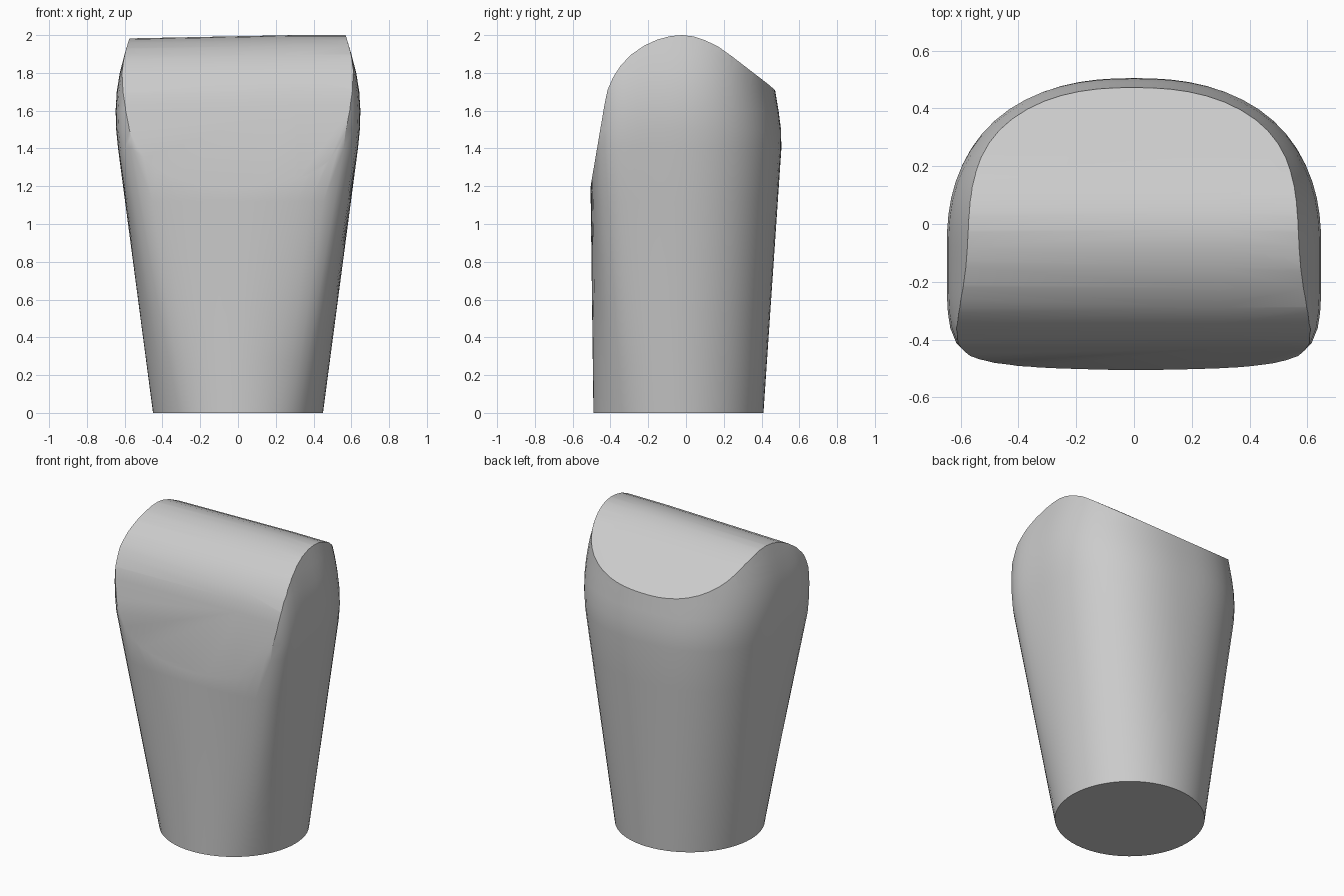
import bpy, bmesh, math

cube = bpy.data.objects.get("Cube")
if cube:
    bpy.data.objects.remove(cube)

gray = bpy.data.materials.new("plain_gray")
gray.use_nodes = True
gray.diffuse_color = (0.6, 0.6, 0.6, 1)
gray.node_tree.nodes["Principled BSDF"].inputs["Base Color"].default_value = gray.diffuse_color


def loft(name, rings):
    """Skin closed rings of equal length and cap both ends."""
    bm = bmesh.new()
    loops = [[bm.verts.new(p) for p in ring] for ring in rings]
    for a, b in zip(loops, loops[1:]):
        for i in range(len(a)):
            j = (i + 1) % len(a)
            bm.faces.new((a[i], a[j], b[j], b[i]))
    bm.faces.new(loops[0])
    bm.faces.new(loops[-1])
    bmesh.ops.recalc_face_normals(bm, faces=bm.faces)
    mesh = bpy.data.meshes.new(name)
    bm.to_mesh(mesh)
    bm.free()
    mesh.materials.append(gray)
    obj = bpy.data.objects.new(name, mesh)
    bpy.context.collection.objects.link(obj)
    return obj


def section(z, half_x, front, back, mid, n_front, n_back, count=64):
    """Horizontal outline: boxy towards the front, rounder at the back."""
    ring = []
    for i in range(count):
        t = 2 * math.pi * i / count
        c, s = math.cos(t), math.sin(t)
        n = n_front if s < 0 else n_back
        depth = mid - front if s < 0 else back - mid
        r = (abs(c) ** n + abs(s) ** n) ** (-1 / n)
        ring.append((half_x * r * c, mid + depth * r * s, z))
    return ring


# Tapered body: round foot, boxy shoulders
foot = section(0, 0.45, -0.49, 0.41, -0.04, 2, 2)
shoulder = section(1.4, 0.635, -0.508, 0.505, -0.08, 5.5, 2.4)
rings = []
for k in range(6):
    f = k / 5
    rings.append([tuple(p + (q - p) * f for p, q in zip(a, b)) for a, b in zip(foot, shoulder)])
for z, half_x, back in ((1.5, 0.645, 0.503), (1.6, 0.648, 0.49), (1.7, 0.642, 0.473),
                        (1.8, 0.626, 0.46), (1.9, 0.6, 0.45), (2.05, 0.555, 0.44)):
    rings.append(section(z, half_x, -0.508, back, -0.08, 5.5, 2.4))
body = loft("body", rings)

# Side profile that trims the front, the rounded crown and the sloped back
profile = [(-0.7, -0.2), (-0.7, 1.0), (-0.53, 1.05), (-0.505, 1.2), (-0.43, 1.64), (-0.415, 1.71),
           (-0.387, 1.775), (-0.345, 1.84), (-0.29, 1.897), (-0.22, 1.945), (-0.15, 1.977),
           (-0.08, 1.995), (-0.02, 2.0), (0.04, 1.993), (0.1, 1.973), (0.17, 1.94),
           (0.24, 1.89), (0.8, 1.46), (0.8, -0.2)]
trim = loft("profile_trim", [[(x, y, z + dz) for y, z in profile]
                             for x, dz in ((-0.8, -0.022), (0.3, 0), (0.8, 0))])
trim.hide_render = True

cut = body.modifiers.new("trim", "BOOLEAN")
cut.operation = "INTERSECT"
cut.solver = "EXACT"
cut.object = trim
bpy.context.view_layer.objects.active = body
body.select_set(True)
bpy.ops.object.modifier_apply(modifier="trim")
bpy.data.objects.remove(trim)
bpy.ops.object.shade_smooth_by_angle(angle=math.radians(32))
